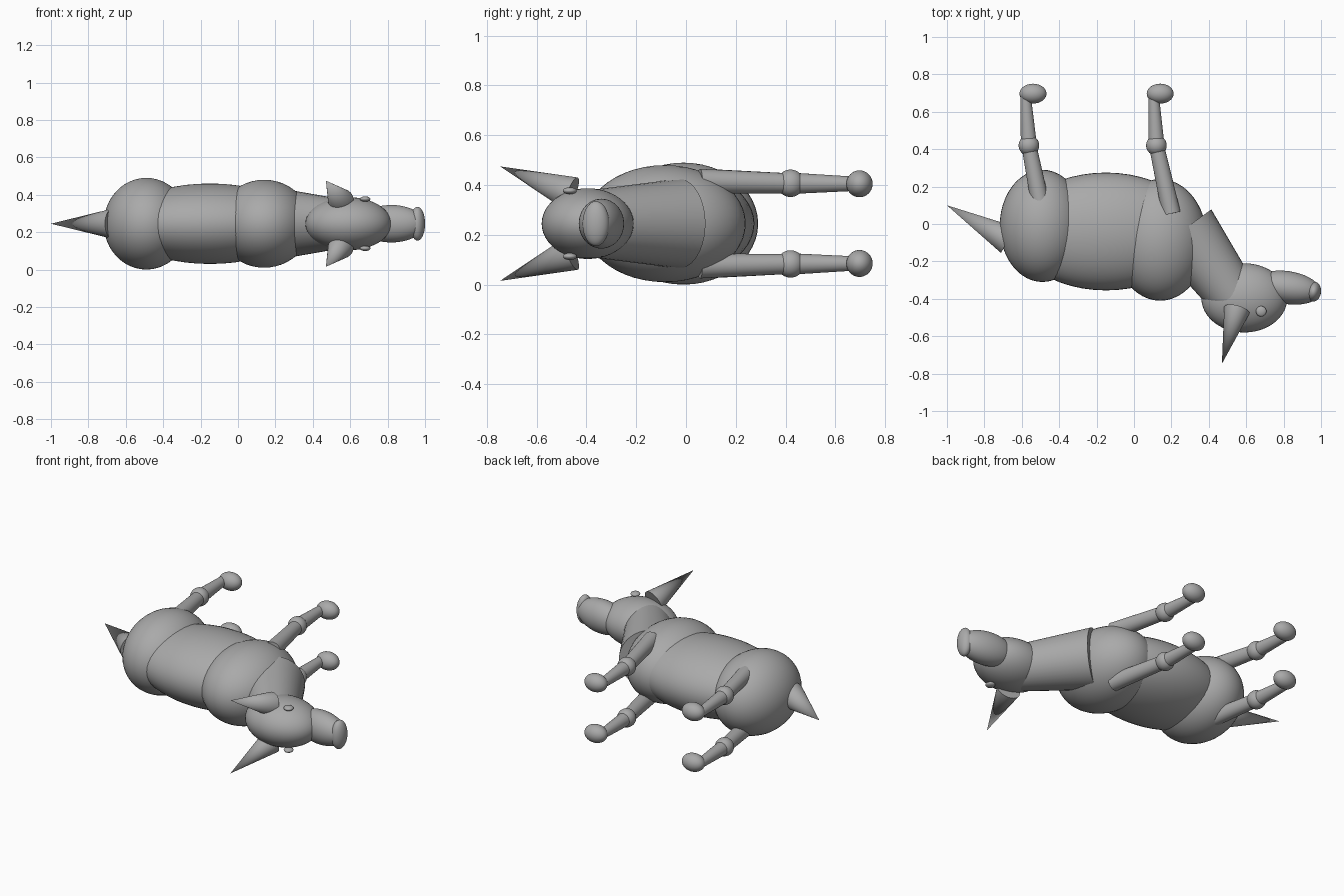
import bpy
from mathutils import Vector

if "Cube" in bpy.data.objects:
    bpy.data.objects.remove(bpy.data.objects["Cube"], do_unlink=True)

MID = 0.245  # height of the animal's symmetry plane (it lies on its side)

grey = bpy.data.materials.new("plain_grey")
grey.use_nodes = True
grey.diffuse_color = (0.4, 0.4, 0.4, 1)
grey.node_tree.nodes["Principled BSDF"].inputs["Base Color"].default_value = (0.4, 0.4, 0.4, 1)


def finish(name):
    ob = bpy.context.object
    ob.name = ob.data.name = name
    ob.data.materials.append(grey)
    bpy.ops.object.shade_smooth_by_angle()
    return ob


def ball(name, centre, radii, turn=0):
    """Smooth ellipsoid, turned in the symmetry plane."""
    bpy.ops.mesh.primitive_uv_sphere_add(segments=48, ring_count=24, location=centre,
                                         rotation=(0, 0, turn))
    bpy.context.object.scale = radii
    return finish(name)


def cone(name, start, end, r1, r2=0):
    """Capped tapered tube between two points."""
    a, b = Vector(start), Vector(end)
    bpy.ops.mesh.primitive_cone_add(vertices=40, radius1=r1, radius2=r2,
                                    depth=(b - a).length, location=(a + b) / 2)
    ob = bpy.context.object
    ob.rotation_euler = (b - a).to_track_quat("Z", "Y").to_euler()
    return finish(name)


# Trunk
ball("hips", (-0.49, -0.01, MID), (0.228, 0.3, 0.245))
ball("barrel", (-0.15, -0.04, MID), (0.49, 0.315, 0.215))
ball("shoulders", (0.14, -0.085, MID), (0.25, 0.325, 0.235))
cone("tail", (-0.672, -0.085, MID), (-1, 0.1, MID), 0.08)

# Neck and head
cone("neck", (0.268, -0.028, MID), (0.528, -0.384, MID), 0.18, 0.135)
ball("head", (0.59, -0.395, MID), (0.23, 0.185, 0.142))
ball("snout", (0.82, -0.34, MID), (0.18, 0.088, 0.1), -0.15)
ball("nose", (0.96, -0.362, MID), (0.04, 0.054, 0.09), -0.15)

# Paired parts on both sides of the symmetry plane
for side, s in (("left", -1), ("right", 1)):
    def at(x, y, off):
        return (x, y, MID + s * off)

    ball(side + "_eye", at(0.68, -0.467, 0.132), (0.028, 0.028, 0.014))
    cone(side + "_ear", at(0.55, -0.46, 0.12), at(0.47, -0.747, 0.23), 0.07)

    # Legs: hip joint, knee, ankle and hoof positions along x
    for end, hip, knee, ankle, hoof in (("front", (0.2, 0.055), 0.12, 0.105, 0.14),
                                        ("rear", (-0.495, 0.08), -0.562, -0.58, -0.54)):
        leg = f"{side}_{end}_"
        cone(leg + "thigh", at(*hip, 0.17), at(knee, 0.42, 0.162), 0.05, 0.04)
        ball(leg + "knee", at(knee, 0.42, 0.162), (0.055, 0.055, 0.055))
        cone(leg + "shin", at(knee, 0.42, 0.162), at(ankle, 0.69, 0.16), 0.043, 0.028)
        ball(leg + "hoof", at(hoof, 0.697, 0.16), (0.072, 0.053, 0.054))
